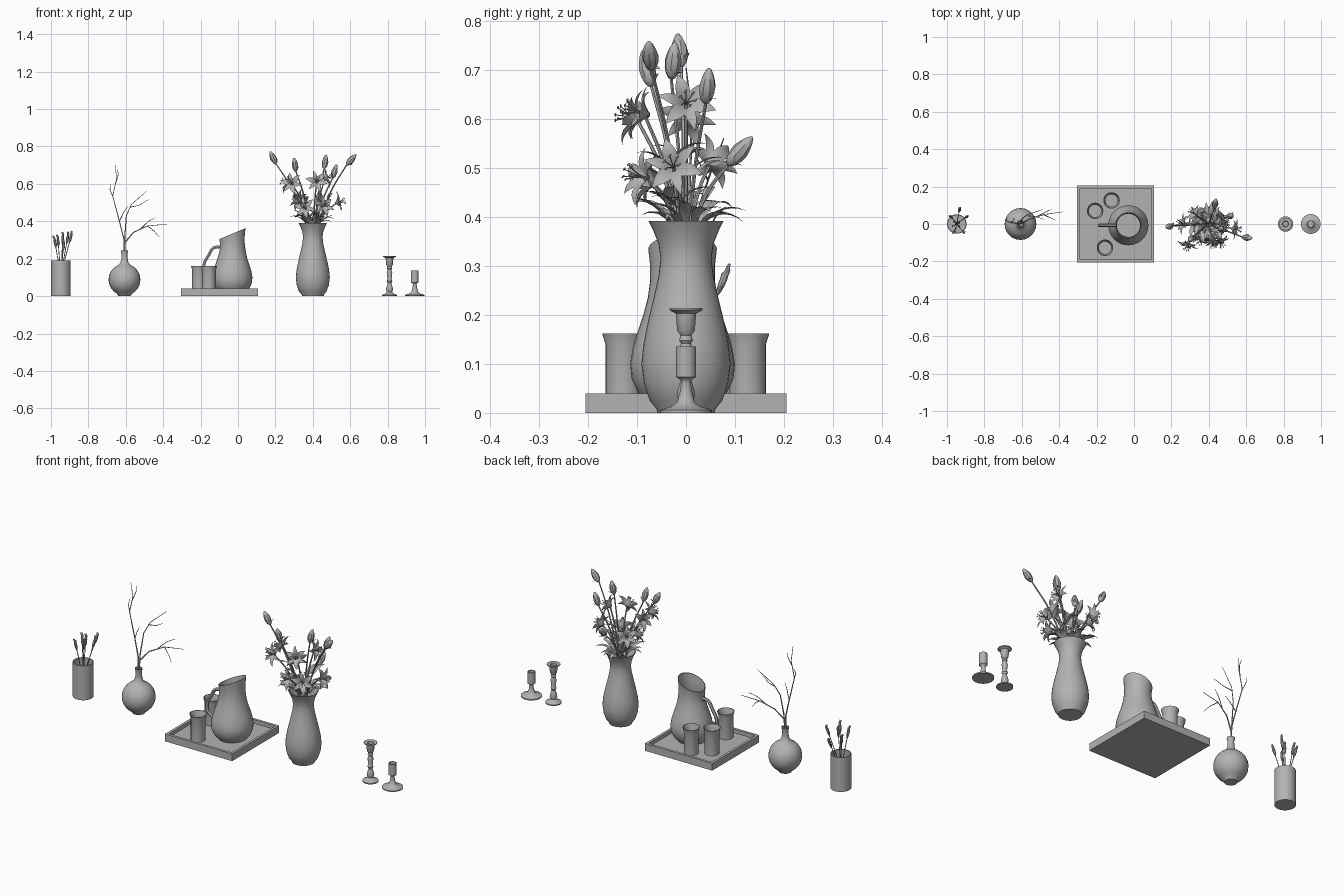
import bpy, bmesh, math, random
from mathutils import Vector as V, Matrix

if "Cube" in bpy.data.objects:
    bpy.data.objects.remove(bpy.data.objects["Cube"], do_unlink=True)
rng = random.Random(4)

# One plain clay colour for everything
clay = bpy.data.materials.new("plain_grey")
clay.use_nodes = True
grey = (0.45, 0.45, 0.45, 1)
clay.diffuse_color = grey
clay.node_tree.nodes["Principled BSDF"].inputs["Base Color"].default_value = grey
made = []


def finish(name, mesh, loc=(0, 0, 0)):
    mesh.materials.clear()
    mesh.materials.append(clay)
    ob = bpy.data.objects.new(name, mesh)
    ob.location = loc
    bpy.context.collection.objects.link(ob)
    made.append(ob)
    return ob


def from_bm(name, bm, loc=(0, 0, 0)):
    mesh = bpy.data.meshes.new(name)
    bm.to_mesh(mesh)
    bm.free()
    return finish(name, mesh, loc)


def lathe(name, profile, loc, steps=32):
    """Turn a (radius, height) profile around z."""
    bm = bmesh.new()
    vs = [bm.verts.new((r, 0, z)) for r, z in profile]
    es = [bm.edges.new(p) for p in zip(vs, vs[1:])]
    bmesh.ops.spin(bm, geom=vs + es, axis=(0, 0, 1), cent=(0, 0, 0),
                   angle=math.tau, steps=steps)
    bmesh.ops.remove_doubles(bm, verts=bm.verts, dist=0.0002)
    bmesh.ops.recalc_face_normals(bm, faces=bm.faces)
    return from_bm(name, bm, loc)


def tubes(name, paths, radius, taper=1.0, smooth=True):
    """Round rods along a list of paths, thinning towards their ends."""
    cu = bpy.data.curves.new(name, 'CURVE')
    cu.dimensions = '3D'
    cu.bevel_depth = radius
    cu.bevel_resolution = 1
    cu.resolution_u = 5
    cu.use_fill_caps = True
    for path in paths:
        sp = cu.splines.new('BEZIER' if smooth else 'POLY')
        pts = sp.bezier_points if smooth else sp.points
        pts.add(len(path) - 1)
        for i, (p, co) in enumerate(zip(pts, path)):
            p.co = co if smooth else (*co, 1)
            p.radius = 1 + (taper - 1) * i / (len(path) - 1)
            if smooth:
                p.handle_left_type = p.handle_right_type = 'AUTO'
    ob = bpy.data.objects.new(name + "_path", cu)
    bpy.context.collection.objects.link(ob)
    bpy.context.view_layer.update()
    deps = bpy.context.evaluated_depsgraph_get()
    mesh = bpy.data.meshes.new_from_object(ob.evaluated_get(deps))
    bpy.data.objects.remove(ob, do_unlink=True)
    finish(name, mesh)


def spindle(bm, base, direction, length, radius):
    """Pointed bud or grain head standing on base."""
    d = V(direction).normalized()
    m = Matrix.Translation(V(base) + d * length / 2) @ d.to_track_quat('Z', 'Y').to_matrix().to_4x4()
    geo = bmesh.ops.create_uvsphere(bm, u_segments=8, v_segments=8, radius=1)
    for v in geo["verts"]:
        pinch = 1 - 0.35 * max(v.co.z, 0)
        v.co = m @ V((v.co.x * radius * pinch, v.co.y * radius * pinch, v.co.z * length / 2))


def blade(bm, base, rise, out, length, width, lift, droop):
    """Creased petal or leaf, rising then arching outwards."""
    rise, out = V(rise).normalized(), V(out).normalized()
    side = rise.cross(out).normalized()
    rows = []
    for i in range(7):
        t = i / 6
        mid = V(base) + length * (out * t + rise * (lift * t - droop * t * t))
        w = width / 2 * max(math.sin(math.pi * (0.08 + 0.92 * t) ** 0.85), 0.02)
        rows.append([bm.verts.new(mid + side * w * s + rise * abs(s) * w * 0.3) for s in (-1, 0, 1)])
    for a, b in zip(rows, rows[1:]):
        for k in (0, 1):
            bm.faces.new((a[k], a[k + 1], b[k + 1], b[k]))


# Straight vase with grain stalks
lathe("straight_vase", [(0, 0), (.052, 0), (.052, .19), (.047, .19), (.047, .01), (0, .01)], (-.947, 0, 0))
heads = bmesh.new()
stalks = []
for x, y, z in [(-.985, .045, .325), (-.965, -.05, .33), (-.93, .09, .305), (-.935, .01, .345),
                (-.905, -.05, .345), (-.885, .045, .35)]:
    foot, tip = V((-.947 - (x + .947) * .4, -y * .3, .02)), V((x, y, z))
    d = (tip - foot).normalized()
    stalks.append([foot, tip - d * .05])
    spindle(heads, tip - d * .07, d, .07, .0075)
    for k in range(5):
        a = k * 2.4
        spindle(heads, tip - d * (.065 - k * .011), d + V((math.cos(a), math.sin(a), 0)) * .35, .022, .004)
from_bm("grain_heads", heads)
tubes("grain_stalks", stalks, .0022, smooth=False)

# Round bottle with bare twigs
ball = [(.085 * math.sin(a), .088 - .085 * math.cos(a))
        for a in [math.radians(30 + 12.5 * k) for k in range(11)]]
lathe("round_bottle", [(0, 0), (.032, 0)] + ball + [(.022, .178), (.017, .2), (.016, .225), (.02, .245),
      (.016, .245), (.012, .225), (.012, .19), (0, .19)], (-.607, 0, 0), 24)
tubes("twigs", [
    [(-.607, 0, .1), (-.61, 0, .305), (-.634, .005, .4), (-.67, .01, .535), (-.65, .01, .625), (-.655, 0, .705)],
    [(-.607, 0, .2), (-.605, .01, .32), (-.597, .03, .43), (-.57, .05, .49), (-.49, .077, .56)],
    [(-.61, 0, .28), (-.56, .025, .34), (-.485, .05, .375), (-.38, .065, .385)]], .004, .3, False)
tubes("side_twigs", [
    [(-.485, .05, .375), (-.45, .035, .35), (-.42, .02, .315)],
    [(-.58, .045, .475), (-.53, .04, .485), (-.48, .025, .515)],
    [(-.634, .005, .4), (-.61, -.01, .45), (-.59, -.02, .48)],
    [(-.668, .01, .53), (-.685, .02, .57), (-.68, .03, .6)],
    [(-.52, .04, .36), (-.48, .06, .4), (-.44, .08, .42)],
    [(-.655, .01, .6), (-.64, .025, .65), (-.645, .035, .68)]], .0025, .4, False)

# Tray with sunken floor
bm = bmesh.new()
bmesh.ops.create_cube(bm, size=1, matrix=Matrix.Translation((-.098, 0, .02)) @ Matrix.Diagonal((.412, .41, .04, 1)))
top = max(bm.faces, key=lambda f: f.calc_center_median().z)
bmesh.ops.inset_region(bm, faces=[top], thickness=.02)
low = bmesh.ops.extrude_discrete_faces(bm, faces=[top])["faces"][0]
bmesh.ops.translate(bm, verts=low.verts, vec=(0, 0, -.02))
from_bm("tray", bm)

# Cups
cup = [(0, 0), (.037, 0), (.037, .118), (.044, .141), (.041, .141), (.033, .118), (.033, .008), (0, .008)]
for i, (x, y) in enumerate([(-.208, .07), (-.12, .126), (-.155, -.127)]):
    lathe(f"cup_{i + 1}", cup, (x, y, .021))

# Pitcher with slanted mouth and handle
pitcher = lathe("pitcher", [
    (0, .021), (.072, .021), (.09, .04), (.104, .07), (.107, .1), (.102, .13), (.092, .165), (.08, .2),
    (.071, .235), (.066, .27), (.066, .3), (.07, .334), (.066, .334), (.062, .3), (.062, .27), (.068, .23),
    (.088, .165), (.1, .1), (.07, .03), (0, .03)], (-.03, -.007, 0))
for v in pitcher.data.vertices:
    v.co.z += v.co.x * .42 * min(max((v.co.z - .22) / .11, 0), 1)
handle = [(-.092, .262), (-.13, .258), (-.155, .222), (-.183, .165), (-.178, .125), (-.13, .095)]
tubes("pitcher_handle", [[(x, -.007, z) for x, z in handle]], .009)

# Flower vase
lathe("flower_vase", [
    (0, 0), (.058, 0), (.06, .008), (.074, .025), (.086, .06), (.091, .1), (.087, .14), (.078, .185), (.066, .235),
    (.056, .28), (.052, .315), (.056, .345), (.068, .375), (.077, .392), (.073, .392), (.052, .345),
    (.048, .315), (.062, .235), (.083, .14), (.084, .06), (.05, .012), (0, .012)], (.4, 0, 0))

# Lily stems with leaves
plants = bmesh.new()
stems, stamens = [], []


def stem_to(end):
    end = V(end)
    off = end - V((.4, 0, end.z))
    neck = V((.4, 0, .37)) + off * .16
    path = [V((.4, 0, .05)) - off * .1, neck, neck.lerp(end, .55) + V((0, 0, .01)) - off * .08, end]
    stems.append(path)
    for turn, f in ((-1.2, .25), (1.3, .75)):
        a = math.atan2(off.y, off.x) + turn + rng.uniform(-.4, .4)
        blade(plants, path[1].lerp(path[2], f), (0, 0, 1), (math.cos(a), math.sin(a), .25),
              rng.uniform(.06, .085), .022, .8, .6)


# Open blooms: position and facing
blooms = [((.29, -.1, .6), (-.3, -1, .3)), ((.42, -.085, .61), (.1, -1, .35)),
          ((.36, -.07, .47), (-.3, -1, .3)), ((.455, -.085, .48), (.5, -.9, .3)),
          ((.53, -.025, .5), (1, -.1, .25)), ((.465, .0, .63), (1, .1, .3)),
          ((.33, .05, .51), (-.7, .6, .4)), ((.27, .0, .6), (-1, .2, .4))]
for pos, face in blooms:
    a = V(face).normalized()
    stem_to(pos)
    u = a.orthogonal().normalized()
    w = a.cross(u)
    for k in range(6):
        ang = math.tau * k / 6
        r = u * math.cos(ang) + w * math.sin(ang)
        blade(plants, V(pos) - a * .012, a, r, .062, .03 if k % 2 else .023, 1.1, .75)
        tip = V(pos) + a * .042 + r * .016
        stamens.append([V(pos) - a * .01, V(pos) + a * .02 + r * .005, tip])
        spindle(plants, tip - u * .005, u, .01, .002)

# Closed buds: foot and direction
for pos, d in [((.205, -.01, .705), (-.5, -.1, 1)), ((.58, -.07, .7), (.8, -.1, .9)),
               ((.46, -.03, .68), (.15, .1, 1)), ((.43, .085, .505), (.1, .65, .75)),
               ((.31, -.07, .665), (-.15, -.25, 1)), ((.505, .04, .63), (.3, .1, 1))]:
    stem_to(pos)
    spindle(plants, pos, d, .078, .0175)
    blade(plants, pos, d, V(d).orthogonal(), .03, .012, 1.2, .5)

# Leaves spilling over the vase mouth
for k in range(14):
    a = math.tau * k / 14 + rng.uniform(-.15, .15)
    d = V((math.cos(a), math.sin(a), 0))
    blade(plants, V((.4, 0, .385)) + d * .035, (0, 0, 1), d, rng.uniform(.07, .1), .026,
          rng.uniform(.9, 1.5), rng.uniform(.6, 1))
from_bm("lily_blooms_and_leaves", plants)
tubes("lily_stems", stems, .005, .7)
tubes("lily_stamens", stamens, .0011)

# Candle holders
lathe("tall_candle_holder", [
    (0, 0), (.041, 0), (.041, .006), (.022, .014), (.014, .022), (.019, .035), (.016, .05), (.01, .07), (.015, .08),
    (.011, .092), (.015, .125), (.01, .142), (.014, .148), (.011, .158), (.018, .168), (.021, .203), (.034, .21),
    (.034, .214), (.016, .212), (.014, .18), (0, .18)], (.81, 0, 0))
lathe("short_candle_holder", [
    (0, 0), (.053, 0), (.053, .006), (.03, .013), (.018, .022), (.012, .045), (.01, .062), (.012, .068), (.02, .073),
    (.02, .136), (.016, .136), (.016, .09), (0, .09)], (.945, 0, 0))

# Smooth shading with sharp edges kept
bpy.ops.object.select_all(action='DESELECT')
for ob in made:
    ob.select_set(True)
bpy.context.view_layer.objects.active = made[0]
bpy.ops.object.shade_smooth_by_angle(angle=math.radians(40))
